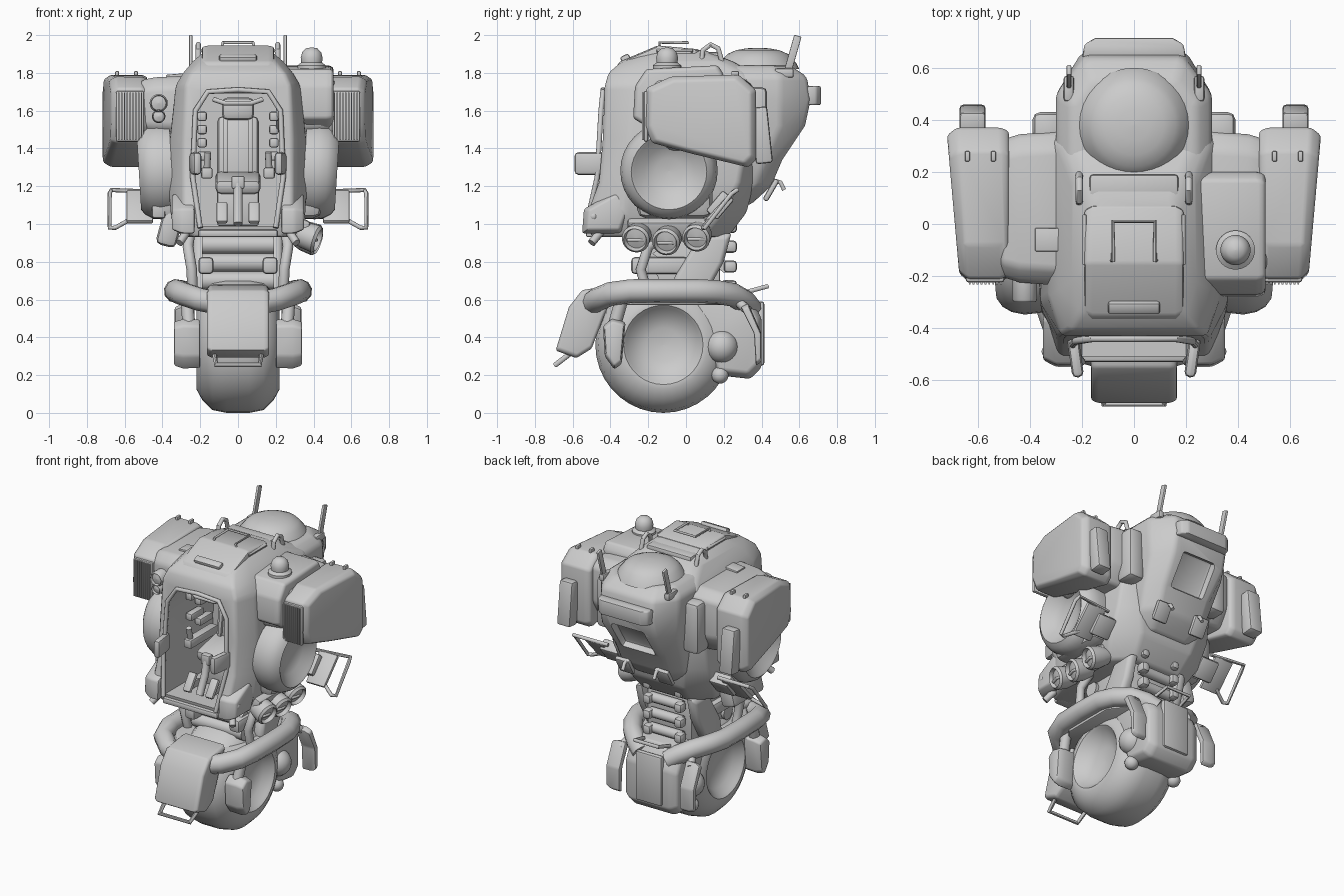
import bpy, bmesh, math
from mathutils import Vector, Matrix, Euler

cube = bpy.data.objects.get("Cube")
if cube:
    bpy.data.objects.remove(cube)


def smooth(obj, angle=38):
    bpy.ops.object.select_all(action='DESELECT')
    obj.select_set(True)
    bpy.context.view_layer.objects.active = obj
    bpy.ops.object.shade_smooth_by_angle(angle=math.radians(angle))


def mirror(obj, sym):
    if sym:
        obj.modifiers.new("Mirror", 'MIRROR')
    return obj


def finish(name, bm, bevel=0, sym=False):
    bmesh.ops.recalc_face_normals(bm, faces=bm.faces)
    if bevel:
        sharp = [e for e in bm.edges if e.calc_face_angle(0) > math.radians(22)]
        bmesh.ops.bevel(bm, geom=sharp, offset=bevel, segments=2, profile=.5,
                        affect='EDGES', clamp_overlap=True)
    mesh = bpy.data.meshes.new(name)
    bm.to_mesh(mesh)
    bm.free()
    obj = bpy.data.objects.new(name, mesh)
    bpy.context.collection.objects.link(obj)
    smooth(obj)
    return mirror(obj, sym)


def loft(name, sections, bevel=0, sym=False):
    bm = bmesh.new()
    rings = [[bm.verts.new(p) for p in s] for s in sections]
    n = len(rings[0])
    for a, b in zip(rings, rings[1:]):
        for i in range(n):
            bm.faces.new((a[i], a[(i + 1) % n], b[(i + 1) % n], b[i]))
    bm.faces.new(rings[0])
    bm.faces.new(rings[-1])
    return finish(name, bm, bevel, sym)


def shell(name, stations, bevel):
    # each station: z, front width, front y, side width, side y pair, back width, back y
    def ring(z, wf, yf, w, y1, y2, wb, yb):
        half = [(wf, yf), (w, y1), (w, y2), (wb, yb)]
        return [(x, y, z) for x, y in half] + [(-x, y, z) for x, y in reversed(half)]
    return loft(name, [ring(*s) for s in stations], bevel)


def prism(name, outline, layers, bevel=0, sym=False):
    # side outline in y and z, repeated at x positions with a scale about its middle
    mid = sum((Vector(p) for p in outline), Vector((0, 0))) / len(outline)
    def at(x, k):
        return [(x, mid.x + (y - mid.x) * k, mid.y + (z - mid.y) * k) for y, z in outline]
    return loft(name, [at(x, k) for x, k in layers], bevel, sym)


def box(name, centre, size, tilt=(0, 0, 0), bevel=.012, sym=False):
    bm = bmesh.new()
    rot = Euler([math.radians(a) for a in tilt]).to_matrix().to_4x4()
    bmesh.ops.create_cube(bm, size=1, matrix=Matrix.Translation(centre) @ rot @ Matrix.Diagonal((*size, 1)))
    return finish(name, bm, bevel, sym)


def lathe(name, profile, centre, axis=(0, 0, 1), sym=False, seg=32):
    turn = Vector((0, 0, 1)).rotation_difference(Vector(axis))
    def ring(h, r):
        angles = [math.tau * i / seg for i in range(seg)]
        return [Vector(centre) + turn @ Vector((r * math.cos(a), r * math.sin(a), h)) for a in angles]
    return loft(name, [ring(h, max(r, .001)) for h, r in profile], 0, sym)


def ball(name, centre, r, sym=False):
    bm = bmesh.new()
    bmesh.ops.create_uvsphere(bm, u_segments=20, v_segments=12, radius=r, matrix=Matrix.Translation(centre))
    return finish(name, bm, 0, sym)


def tube(name, points, r, sym=False):
    curve = bpy.data.curves.new(name, 'CURVE')
    curve.dimensions = '3D'
    curve.bevel_depth, curve.bevel_resolution, curve.use_fill_caps = r, 3, True
    line = curve.splines.new('POLY')
    line.points.add(len(points) - 1)
    for p, co in zip(line.points, points):
        p.co = (*co, 1)
    obj = bpy.data.objects.new(name, curve)
    bpy.context.collection.objects.link(obj)
    bpy.ops.object.select_all(action='DESELECT')
    obj.select_set(True)
    bpy.context.view_layer.objects.active = obj
    bpy.ops.object.convert(target='MESH')
    obj = bpy.context.view_layer.objects.active
    smooth(obj)
    return mirror(obj, sym)


def carve(obj, cutter):
    cut = obj.modifiers.new("Carve", 'BOOLEAN')
    cut.operation, cut.object, cut.solver = 'DIFFERENCE', cutter, 'EXACT'
    bpy.context.view_layer.objects.active = obj
    bpy.ops.object.modifier_apply(modifier=cut.name)
    bpy.data.objects.remove(cutter)
    smooth(obj)


# torso shell with the cockpit hollowed out
torso = shell("torso", [
    (.93, .24, -.5, .3, -.35, .1, .18, .22),
    (1.06, .29, -.52, .36, -.32, .2, .2, .32),
    (1.22, .29, -.46, .37, -.3, .28, .24, .36),
    (1.45, .29, -.44, .36, -.3, .32, .26, .36),
    (1.73, .28, -.43, .33, -.28, .32, .28, .36),
    (1.8, .25, -.41, .29, -.25, .3, .25, .35),
    (1.86, .2, -.34, .24, -.22, .18, .2, .25),
    (1.92, .15, -.19, .17, -.15, .05, .15, .1)], .02)
half = [(.2, .99), (.235, 1.25), (.22, 1.6), (.16, 1.69)]
opening = half + [(-x, z) for x, z in reversed(half)]
carve(torso, loft("cockpit_cutter", [[(x, y, z) for x, z in opening] for y in (-.8, .06)]))
prism("shoulder", [(-.23, 1.72), (-.17, 1.78), (.28, 1.78), (.35, 1.73), (.35, 1.48), (.28, 1.36), (-.1, 1.38), (-.23, 1.52)],
      [(.26, 1.03), (.44, .98), (.515, .9)], .02, True)

# rear housing with an undercut recess, dome, tail bar and antennas
housing = shell("rear_housing", [
    (1.1, .16, .1, .2, .15, .28, .13, .34),
    (1.2, .2, .1, .25, .15, .36, .17, .45),
    (1.34, .22, .1, .27, .15, .42, .18, .51),
    (1.52, .24, .1, .29, .15, .5, .2, .63),
    (1.66, .25, .1, .3, .15, .5, .2, .66),
    (1.78, .25, .1, .3, .15, .5, .19, .64),
    (1.84, .18, .15, .24, .22, .46, .16, .55)], .022)
carve(housing, box("recess_cutter", (0, .58, 1.44), (.26, .1, .24), (-32, 0, 0), .02))
lathe("rear_dome", [(0, .22), (.03, .205), (.06, .18), (.08, .16), (.1, .115), (.11, .06), (.113, 0)], (0, .38, 1.82))
loft("tail_bar", [[(x, y, z) for x, z in ((-w, 1.63), (w, 1.63), (w, 1.73), (-w, 1.73))]
                  for w, y in ((.2, .64), (.19, .69), (.15, .715))], .01)
box("antenna", (.25, .565, 1.9), (.018, .04, .2), (-16, 0, 0), .005, True)
box("antenna_foot", (.25, .52, 1.8), (.04, .1, .05), sym=True)
box("rear_side_block", (.33, .36, 1.55), (.12, .14, .35), bevel=.03, sym=True)
box("rear_flap", (.15, .45, 1.18), (.11, .03, .13), (-30, 0, 0), sym=True)
tube("rear_hook", [(.12, .4, 1.25), (.12, .5, 1.22), (.12, .52, 1.18)], .012, True)

# roof hatch, hinges and rails
prism("roof_hatch", [(-.4, 1.79), (-.35, 1.86), (-.15, 1.945), (.07, 1.925), (.07, 1.85), (-.3, 1.79)],
      [(-.19, .93), (-.16, 1), (.16, 1), (.19, .93)], .01)
box("hatch_handle", (0, -.32, 1.875), (.2, .05, .04), (25, 0, 0))
tube("hatch_side_rail", [(.17, -.15, 1.89), (.19, -.15, 1.92), (.19, .03, 1.92), (.17, .03, 1.89)], .009, True)
tube("roof_rail", [(-.09, -.14, 1.92), (-.08, -.14, 1.96), (-.08, .01, 1.96), (.08, .01, 1.96),
                   (.08, -.14, 1.96), (.09, -.14, 1.92)], .008)
tube("roof_hinge", [(.21, .08, 1.84), (.21, .09, 1.92), (.21, .13, 1.95), (.21, .17, 1.93), (.21, .19, 1.86)], .014, True)
box("neck_bridge", (0, .14, 1.88), (.34, .1, .06))
box("shoulder_panel", (-.32, -.06, 1.785), (.12, .09, .02), (0, -5, 0), .005)

# cockpit rim and front cheeks
tube("cockpit_rim", [(.2, -.53, .98), (.24, -.47, 1.25), (.225, -.45, 1.6), (.16, -.44, 1.7), (0, -.44, 1.71)], .014, True)
box("door_pad", (.225, -.51, 1.32), (.045, .16, .12), (0, 0, -8), .02, True)
prism("front_cheek", [(-.55, .95), (-.54, 1.08), (-.36, 1.18), (-.28, 1.1), (-.34, .95)],
      [(.23, 1), (.3, 1), (.35, .8)], .012, True)
ball("cheek_bolt", (.33, -.49, 1.04), .025, True)
tube("tow_pin", [(.27, -.45, .96), (.31, -.5, .9)], .022, True)
box("front_sill", (0, -.48, .95), (.42, .1, .04))

# seat and controls
box("seat_back", (0, -.03, 1.4), (.22, .1, .34), (-8, 0, 0), .03)
box("headrest", (0, -.05, 1.61), (.17, .1, .12), bevel=.03)
box("seat_pan", (0, -.17, 1.22), (.24, .26, .08), (12, 0, 0), .03)
box("seat_base", (0, -.12, 1.09), (.22, .24, .2))
box("seat_belt", (.065, -.085, 1.42), (.025, .02, .3), (-8, 0, 0), .005, True)
box("pedal", (.085, -.4, 1.06), (.06, .03, .13), (-35, 0, 0), sym=True)
box("pedal_arm", (.085, -.36, 1.03), (.02, .12, .05), sym=True)
tube("control_column", [(0, -.42, 1), (0, -.36, 1.12), (0, -.34, 1.22)], .025)
box("column_grip", (0, -.34, 1.22), (.07, .05, .07))
box("armrest", (.165, -.17, 1.27), (.06, .3, .06), sym=True)
tube("control_stick", [(.165, -.28, 1.28), (.16, -.31, 1.38)], .018, True)
for level in range(4):
    box("instrument_box", (.19, -.1 - level % 2 * .1, 1.36 + level * .07), (.05, .14, .05), sym=True)
tube("ceiling_bar", [(-.13, -.34, 1.66), (-.07, -.36, 1.64), (.07, -.36, 1.64), (.13, -.34, 1.66)], .013)

# concave shoulder dishes
lathe("shoulder_dish", [(-.1, .25), (-.03, .258), (.02, .248), (.055, .228), (.075, .2), (.065, .185), (.02, .13), (0, .07), (-.005, 0)],
      (.45, -.09, 1.28), (1, 0, -.06), True)
box("dish_backing", (.37, -.06, 1.26), (.15, .4, .46), bevel=.05, sym=True)

# side engine pods, slimmer toward the front, with grilles and exhausts
pod = [(-.21, 1.72), (-.08, 1.78), (.28, 1.79), (.37, 1.71), (.37, 1.34), (.33, 1.3), (.04, 1.37), (-.18, 1.43), (-.22, 1.52)]
pods = prism("engine_pod", pod, [(.48, .95), (.51, 1), (.68, 1), (.72, .9)], .012, True)
for v in pods.data.vertices:
    v.co.x -= max(0, v.co.x - .5) * (.36 - v.co.y) * .4
box("grille_frame", (.572, -.212, 1.57), (.15, .025, .27), sym=True)
for i in range(9):
    box("grille_slat", (.511 + i * .015, -.225, 1.57), (.007, .015, .25), bevel=0, sym=True)
box("pod_exhaust", (.62, .4, 1.47), (.1, .09, .3), (6, 0, 0), .015, True)
for x in (.54, .64):
    box("pod_latch", (x, .26, 1.79), (.02, .04, .04), bevel=.006, sym=True)

# stowage box and beacon on one shoulder, lamps on the other
prism("stowage_box", [(-.28, 1.56), (-.27, 1.73), (-.21, 1.82), (.17, 1.84), (.2, 1.79), (.2, 1.55), (-.15, 1.48)],
      [(.2, .95), (.225, 1), (.48, 1), (.505, .95)], .015)
lathe("beacon", [(-.04, .075), (.03, .075), (.045, .055), (.07, .058), (.1, .05), (.12, .03), (.125, 0)], (.39, -.1, 1.81))
for z, r in ((1.64, .048), (1.57, .036)):
    lathe("shoulder_lamp", [(0, r), (.09, r), (.1, r * .85), (.08, r * .8), (.09, 0)], (-.42, -.2, z), (0, -1, 0), seg=20)

# tilted headlight trio and opposite skirt block
for y, z in ((-.26, .93), (-.1, .915), (.06, .935)):
    lathe("headlight", [(-.1, .05), (-.04, .07), (.03, .075), (.045, .062), (.02, .054), (.03, 0)],
          (.385, y, z), (.85, -.2, -.3), seg=24)
    tube("headlight_bar", [(.4, y - .05, z - .015), (.415, y, z - .015), (.4, y + .05, z - .015)], .009)
box("headlight_mount", (.31, -.1, .98), (.12, .42, .12), (0, 25, 0), .02)
box("skirt_block", (-.36, -.08, .98), (.11, .34, .2), (0, 15, 0), .03)
box("skirt_vent", (-.42, -.22, 1.08), (.07, .08, .1))

# fold-out side steps
tube("side_step", [(.42, .25, 1.17), (.67, .27, 1.18), (.68, .24, 1.16), (.68, .1, .98), (.65, .09, .98), (.56, .13, 1.03)], .012, True)
box("step_plate", (.52, .18, 1.09), (.14, .025, .22), (-43, 0, 0), .006, True)
box("step_bracket", (.42, .18, 1.1), (.14, .08, .14), (-40, 0, 0), sym=True)

# ribbed waist
box("waist_core", (0, 0, .78), (.34, .36, .4))
for i in range(3):
    z = .7 + i * .095
    tube("waist_rib", [(-.19, -.19, z), (.19, -.19, z)], .05)
for i in range(4):
    z = .67 + i * .105
    tube("rear_rod", [(-.12, .21, z), (.12, .21, z)], .034)
    box("rod_end", (.12, .235, z), (.06, .07, .065), bevel=.02, sym=True)
box("waist_side_bar", (.17, -.14, .78), (.08, .3, .09), bevel=.02, sym=True)
tube("waist_hose", [(.25, -.1, .97), (.265, -.2, .88), (.245, -.24, .76), (.24, -.2, .62)], .028, True)
prism("waist_plate", [(-.08, .62), (-.06, .72), (.08, .95), (.24, .95), (.2, .8), (.1, .62)],
      [(.17, 1), (.215, 1), (.235, .85)], .01, True)

# drive wheel with hollow hubs
rim = [(.13, 0), (.135, .09), (.165, .16), (.205, .195), (.22, .21), (.22, .235), (.19, .29), (.135, .345), (.06, .36)]
lathe("drive_wheel", rim + [(-h, r) for h, r in reversed(rim)], (0, -.12, .36), (1, 0, 0), seg=36)

# fender deck inside a thick horseshoe bumper, front guard and rear casing
shell("fender_deck", [
    (.57, .16, -.46, .31, -.27, .1, .13, .34),
    (.64, .15, -.44, .3, -.26, .1, .12, .32)], .012)
bumper = [(.1, -.5, .58), (.2, -.47, .6), (.29, -.4, .63), (.325, -.29, .645), (.33, -.1, .645), (.325, .06, .645),
          (.29, .16, .64), (.23, .25, .625), (.16, .31, .59), (.1, .34, .55)]
tube("fender_bumper", bumper, .063, True)
prism("front_guard", [(-.36, .68), (-.55, .65), (-.62, .56), (-.69, .33), (-.58, .29), (-.5, .34), (-.43, .52)],
      [(-.165, .92), (-.145, 1), (.145, 1), (.165, .92)], .01)
tube("guard_handle", [(-.13, -.58, .34), (-.115, -.69, .255), (.115, -.69, .255), (.13, -.58, .34)], .014)
prism("rear_casing", [(.02, .62), (.34, .62), (.4, .5), (.4, .24), (.34, .18), (.16, .2), (.1, .4)],
      [(-.2, .85), (-.15, 1), (.15, 1), (.2, .85)], .015)
box("rear_cover", (0, .395, .42), (.2, .04, .34), bevel=.015)
tube("rear_handle", [(-.1, .32, .64), (-.09, .43, .67), (.09, .43, .67), (.1, .32, .64)], .012)
ball("casing_knob", (.17, .19, .35), .088, True)
ball("casing_bolt", (.17, .18, .2), .045, True)

# hanging pads at the four corners
prism("front_pad", [(-.44, .46), (-.39, .5), (-.32, .48), (-.34, .26), (-.38, .23), (-.43, .3)],
      [(.2, .97), (.29, 1), (.34, .88)], .012, True)
tube("front_pad_arm", [(.26, -.38, .46), (.27, -.34, .6)], .035, True)
prism("rear_pad", [(.29, .56), (.33, .58), (.4, .42), (.4, .27), (.37, .25), (.36, .42)],
      [(.23, 1), (.3, 1), (.335, .9)], .01, True)
tube("rear_pad_arm", [(.27, .33, .54), (.22, .24, .62)], .025, True)
